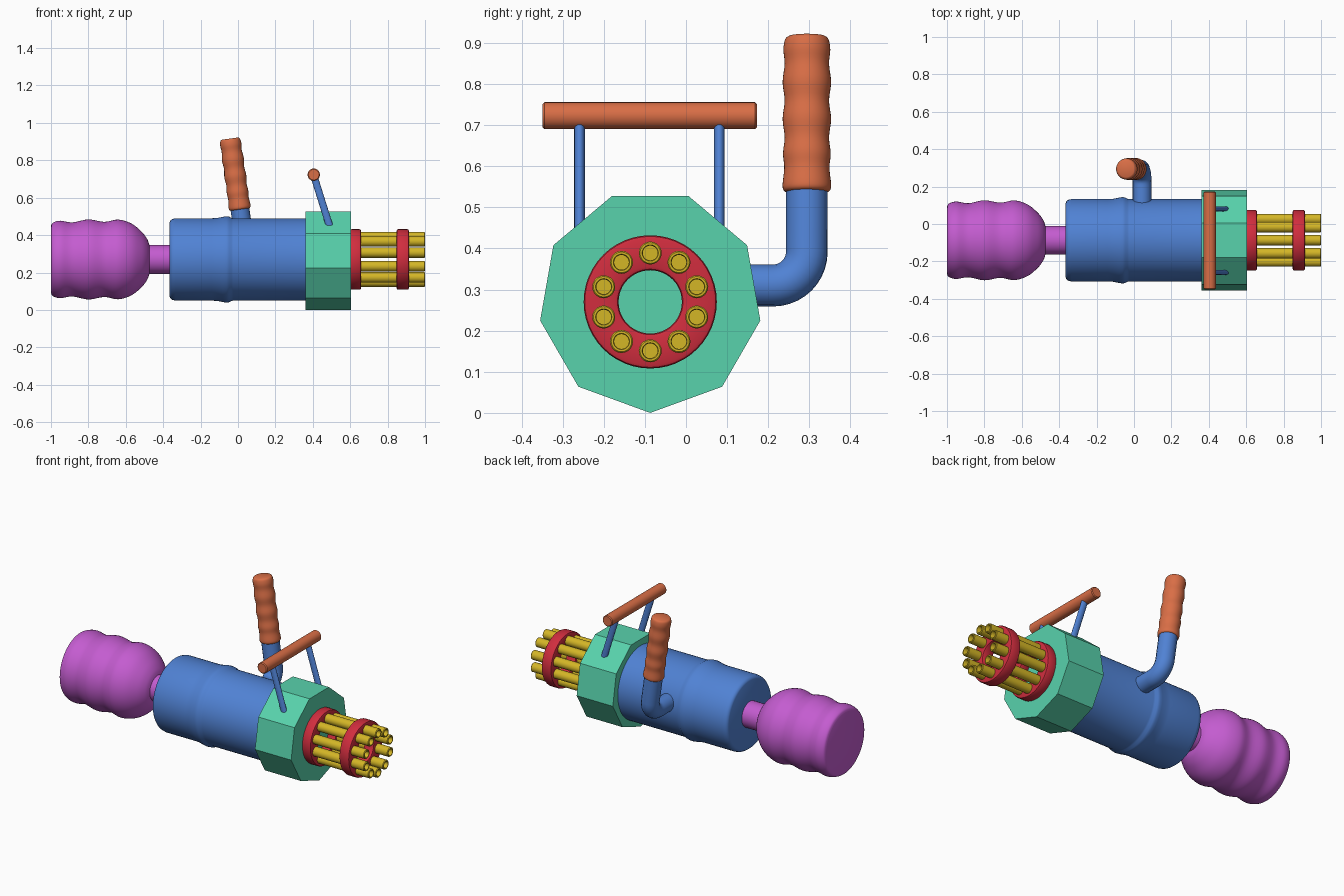
import bpy, bmesh, math
from mathutils import Vector, Matrix

if "Cube" in bpy.data.objects:
    bpy.data.objects.remove(bpy.data.objects["Cube"])

CY, CZ = -0.087, 0.27          # main axis of the model (runs along x)
X = Vector((1, 0, 0))


def material(name, rgb):
    m = bpy.data.materials.new(name)
    lin = [((c / 255 + 0.055) / 1.055) ** 2.4 for c in rgb]
    m.diffuse_color = (*lin, 1)
    m.use_nodes = True
    m.node_tree.nodes["Principled BSDF"].inputs["Base Color"].default_value = m.diffuse_color
    return m


BLUE = material("blue", (80, 130, 212))
PURPLE = material("purple", (196, 92, 208))
ORANGE = material("orange", (217, 110, 70))
GREEN = material("green", (88, 210, 172))
RED = material("red", (208, 45, 62))
YELLOW = material("yellow", (212, 182, 38))


def smooth_profile(pts, steps=5):
    """Catmull-Rom interpolation through profile points."""
    p = [Vector(q) for q in pts]
    p = [p[0]] + p + [p[-1]]
    out = []
    for i in range(1, len(p) - 2):
        a, b, c, d = p[i - 1:i + 3]
        for s in range(steps):
            t = s / steps
            out.append(0.5 * (2 * b + (c - a) * t + (2 * a - 5 * b + 4 * c - d) * t * t
                              + (3 * b - a - 3 * c + d) * t ** 3))
    return out + [p[-1]]


def lathe(name, profile, mat, origin=(0, CY, CZ), axis=X, segs=48, loop=False,
          start=0.0, squash=1.0):
    """Revolve (distance, radius) points round an axis; loop makes a closed ring."""
    axis = Vector(axis).normalized()
    side = Vector((0, 1, 0)) if abs(axis.y) < 0.9 else X
    u = (side - axis * side.dot(axis)).normalized()
    v = axis.cross(u)
    bm = bmesh.new()
    rings = []
    for d, r in profile:
        ring = []
        for i in range(segs):
            a = start + 2 * math.pi * i / segs
            ring.append(bm.verts.new(Vector(origin) + axis * d
                                     + u * (r * squash * math.cos(a)) + v * (r * math.sin(a))))
        rings.append(ring)
    pairs = list(zip(rings, rings[1:]))
    if loop:
        pairs.append((rings[-1], rings[0]))
    else:
        bm.faces.new(rings[0])
        bm.faces.new(rings[-1])
    for a, b in pairs:
        for i in range(segs):
            j = (i + 1) % segs
            bm.faces.new((a[i], a[j], b[j], b[i]))
    bmesh.ops.recalc_face_normals(bm, faces=bm.faces)
    me = bpy.data.meshes.new(name)
    bm.to_mesh(me)
    bm.free()
    me.materials.append(mat)
    ob = bpy.data.objects.new(name, me)
    bpy.context.collection.objects.link(ob)
    return ob


# main body with a raised band
lathe("body", [(-.365, .200), (-.361, .209), (-.352, .216), (-.335, .220), (-.14, .220),
               (-.11, .222), (-.08, .228), (-.062, .231), (-.048, .229), (-.036, .222),
               (-.025, .220), (.37, .220)], BLUE, segs=64)

# rear stock: ribbed bulb and neck
lathe("rear_stock", smooth_profile([(-1, .178), (-.99, .196), (-.95, .207), (-.885, .198),
                                    (-.80, .214), (-.715, .201), (-.64, .213), (-.57, .192),
                                    (-.515, .148), (-.485, .108), (-.474, .078)]),
      PURPLE, segs=64)
lathe("stock_neck", [(-.50, .077), (-.355, .077)], PURPLE)

# nine-sided front housing, one corner pointing down
lathe("front_housing", [(.362, .272), (.603, .272)], GREEN, origin=(0, CY, .272),
      segs=9, start=-math.pi / 2)


# two barrel clamp rings
def clamp(name, x0, x1, ro, ri, b=.009):
    lathe(name, [(x0, ri + b), (x0, ro - b), (x0 + b * .3, ro - b * .3), (x0 + b, ro),
                 (x1 - b, ro), (x1 - b * .3, ro - b * .3), (x1, ro - b), (x1, ri + b),
                 (x1 - b * .3, ri + b * .3), (x1 - b, ri), (x0 + b, ri),
                 (x0 + b * .3, ri + b * .3)], RED, loop=True)


clamp("rear_clamp_ring", .598, .658, .162, .084)
clamp("front_clamp_ring", .848, .914, .162, .077)

# ten hollow barrels
for i in range(10):
    a = math.pi / 2 + 2 * math.pi * i / 10
    lathe(f"barrel_{i + 1}", [(.60, .028), (.996, .028), (1, .025), (1, .020), (.996, .018),
                              (.93, .018)], YELLOW, segs=20,
          origin=(0, CY + .119 * math.cos(a), CZ + .119 * math.sin(a)))

# front carry handle: cross bar on two slanted rods
lathe("carry_bar", [(-.349, .028), (-.344, .033), (.168, .033), (.173, .028)], ORANGE,
      origin=(.405, 0, .723), axis=(0, 1, 0), segs=24)
for name, y in (("carry_rod_near", -.259), ("carry_rod_far", .081)):
    lathe(name, [(0, .019), (.285, .019)], BLUE, origin=(.494, y, .435),
          axis=(-.083, 0, .265), segs=20, squash=.68)

# side grip: bent tube leaning backward
LEAN = -.142
path = [(.10, .31), (.205, .31)]
path += [(.212 + .082 * math.sin(t), .392 - .082 * math.cos(t))
         for t in [math.pi / 2 * k / 10 for k in range(11)]]
path += [(.294, .46), (.294, .55)]
cu = bpy.data.curves.new("grip_tube", 'CURVE')
cu.dimensions = '3D'
cu.bevel_depth = .051
cu.bevel_resolution = 6
cu.use_fill_caps = True
sp = cu.splines.new('POLY')
sp.points.add(len(path) - 1)
for p, (y, z) in zip(sp.points, path):
    p.co = (.043 + LEAN * (z - .31), y, z, 1)
tmp = bpy.data.objects.new("grip_tube_curve", cu)
bpy.context.collection.objects.link(tmp)
bpy.context.view_layer.update()
me = bpy.data.meshes.new_from_object(tmp.evaluated_get(bpy.context.evaluated_depsgraph_get()))
bpy.data.objects.remove(tmp)
me.materials.clear()
me.materials.append(BLUE)
tube = bpy.data.objects.new("grip_tube", me)
bpy.context.collection.objects.link(tube)

# ribbed hand grip on the tube
lathe("hand_grip", smooth_profile([(0, .050), (.006, .057), (.02, .059), (.06, .055),
                                   (.095, .058), (.135, .054), (.18, .059), (.225, .054),
                                   (.27, .059), (.315, .054), (.35, .057), (.375, .053),
                                   (.383, .044)], 4),
      ORANGE, origin=(.043 + LEAN * .227, .294, .537), axis=(LEAN, 0, 1), segs=40)

# smooth round parts, keep real edges sharp
for ob in bpy.context.scene.objects:
    ob.select_set(True)
bpy.context.view_layer.objects.active = tube
bpy.ops.object.shade_smooth_by_angle(angle=math.radians(35))
